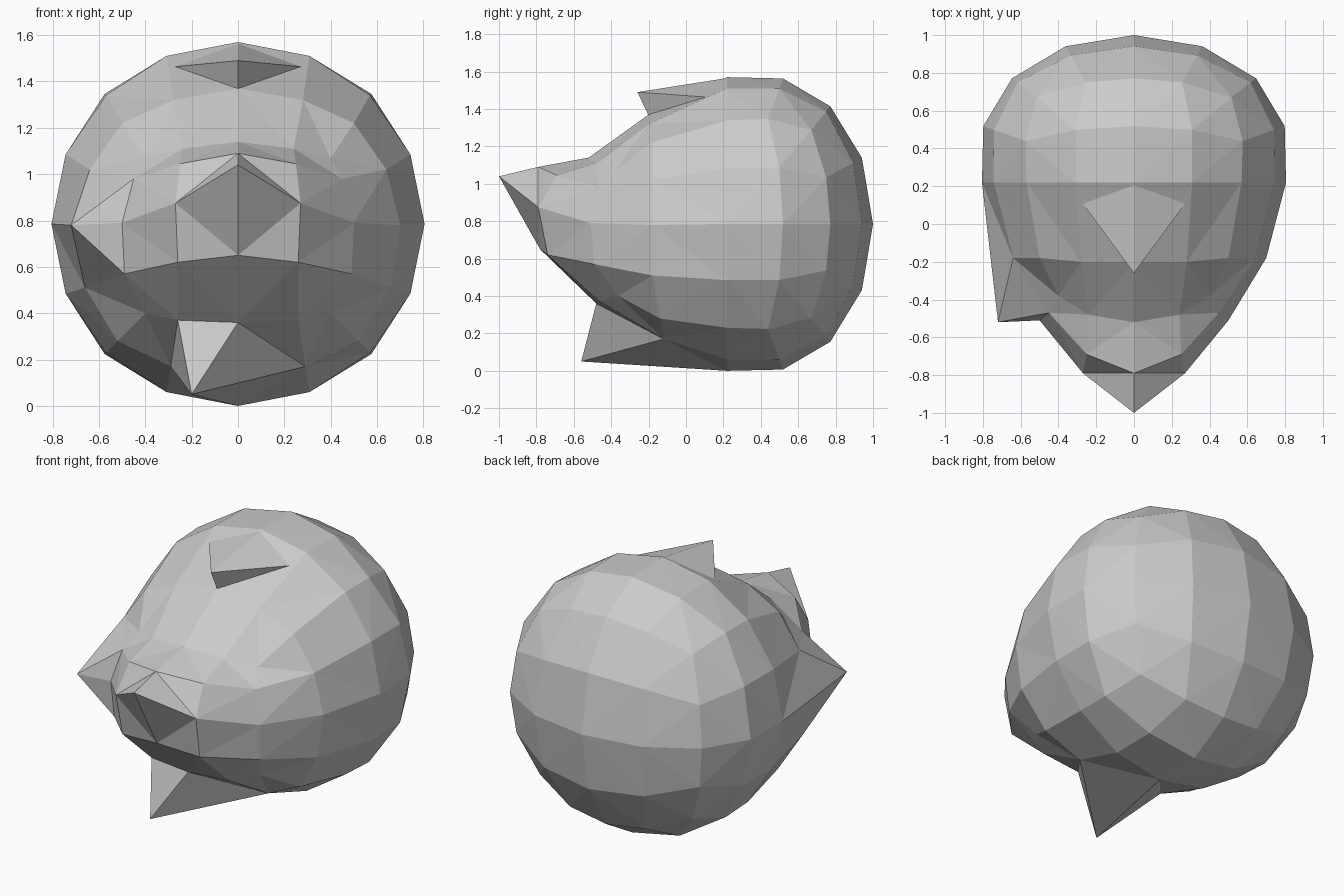
import bpy, bmesh, math
from mathutils import Vector

if "Cube" in bpy.data.objects:
    bpy.data.objects.remove(bpy.data.objects["Cube"])


def finish(bm, name):
    bmesh.ops.recalc_face_normals(bm, faces=bm.faces)
    mesh = bpy.data.meshes.new(name)
    bm.to_mesh(mesh)
    bm.free()
    obj = bpy.data.objects.new(name, mesh)
    bpy.context.collection.objects.link(obj)
    return obj


# Front face of the cube-sphere, half grid: rows top to bottom, columns centre to side
front_rows = [
    [(0, -.52, 1.14), (.24, -.48, 1.11), (.40, -.38, 1.07)],
    [(0, -.79, 1.09), (.25, -.69, 1.045), (.45, -.47, .98)],
    [(0, -1.0, 1.04), (.27, -.79, .875), (.50, -.51, .79)],
    [(0, -.78, .65), (.26, -.74, .62), (.49, -.49, .57)],
    [(0, -.48, .36), (.26, -.46, .37), (.40, -.36, .40)],
]
# Loop just behind the face, half ring from top to bottom
ring_keys = [(0, 2), (1, 2), (2, 2), (2, 1), (2, 0), (2, -1), (2, -2), (1, -2), (0, -2)]
ring = [(0, -.2, 1.37), (.28, -.2, 1.32), (.5, -.18, 1.22), (.64, -.18, 1.02), (.70, -.18, .78),
        (.66, -.18, .51), (.52, -.14, .28), (.29, -.12, .17), (0, -.1, .13)]
shaped = {(i, -2, 2 - r): p for r, row in enumerate(front_rows) for i, p in enumerate(row)}
shaped.update({(i, -1, k): p for (i, k), p in zip(ring_keys, ring)})
# Single points pulled out on the left side and underneath
pulled = {(-2, -1, 0): (-.72, -.52, .78), (0, -1, -2): (-.2, -.56, .05)}

# Head: cube with four segments per side, rounded, with tapered front and beak
bm = bmesh.new()
bmesh.ops.create_cube(bm, size=4)
bmesh.ops.subdivide_edges(bm, edges=bm.edges[:], cuts=3, use_grid_fill=True)
for v in bm.verts:
    i, j, k = (round(c) for c in v.co)
    if (i, j, k) in pulled:
        v.co = pulled[i, j, k]
    elif j < 0:
        x, y, z = shaped[abs(i), j, k]
        v.co = (math.copysign(x, i), y, z)
    else:
        d = Vector([math.tan(c * math.pi / 8) for c in (i, j, k)]).normalized()
        bulge = 1 + .19 * d.y
        v.co = (.805 * d.x * bulge, .22 + .78 * d.y, .785 + .785 * d.z * bulge)
bmesh.ops.triangulate(bm, faces=bm.faces[:], quad_method='SHORT_EDGE')
finish(bm, "head")

# Crest: small overhanging peak on top
bm = bmesh.new()
for p in [(0, .25, 1.57), (-.31, .16, 1.46), (.31, .16, 1.46), (0, -.26, 1.49), (0, -.2, 1.365)]:
    bm.verts.new(p)
bmesh.ops.convex_hull(bm, input=bm.verts[:])
finish(bm, "crest")
